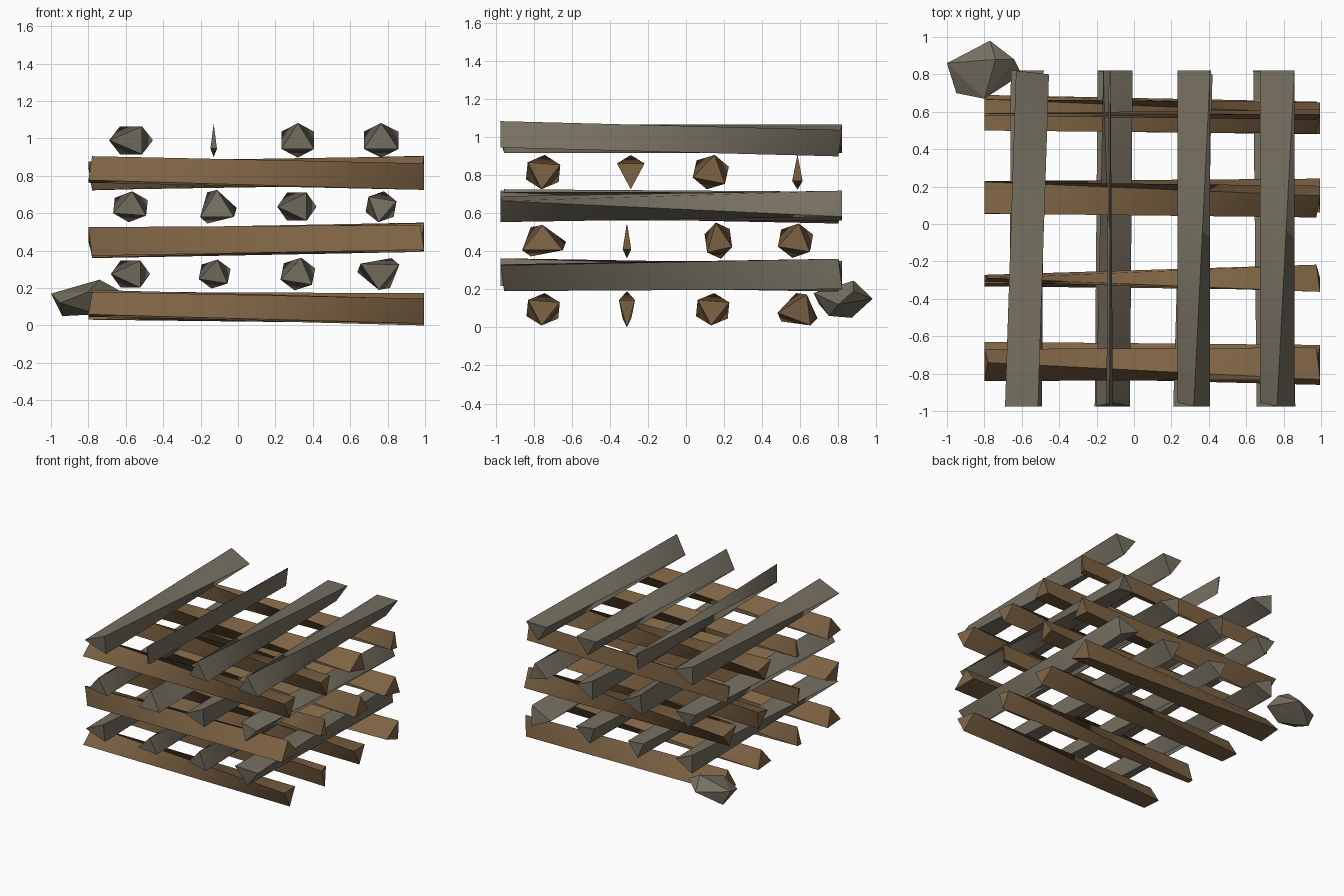
import bpy, bmesh
from math import cos, sin, radians
from mathutils import Matrix, Vector

cube = bpy.data.objects.get("Cube")
if cube:
    bpy.data.objects.remove(cube, do_unlink=True)


def make_material(name, colour):
    mat = bpy.data.materials.new(name)
    mat.use_nodes = True
    mat.diffuse_color = colour
    mat.node_tree.nodes["Principled BSDF"].inputs["Base Color"].default_value = colour
    return mat


brown = make_material("brown wood", (0.21, 0.125, 0.058, 1))
grey = make_material("weathered grey", (0.185, 0.163, 0.122, 1))

FRONT, BACK = -0.975, 0.82
END_SLANT = 0.02


def finish(bm, name, material):
    bmesh.ops.recalc_face_normals(bm, faces=bm.faces)
    mesh = bpy.data.meshes.new(name)
    bm.to_mesh(mesh)
    bm.free()
    mesh.materials.append(material)
    obj = bpy.data.objects.new(name, mesh)
    bpy.context.collection.objects.link(obj)


def triangle(angle):
    corners = [radians(angle + 120 * i) for i in range(3)]
    return [Vector((cos(a), 0, sin(a))) for a in corners]


def split_log(name, material, crosswise, level, centre, width, height, angle,
              taper=1, twist=-60):
    """Three-sided log whose triangular section twists from one end to the other."""
    near, far = triangle(angle), triangle(angle + twist)
    for point in far:
        point.x *= taper
    # Fit the two end sections together into the given width and height
    both = near + far
    lows = [min(p[axis] for p in both) for axis in (0, 2)]
    highs = [max(p[axis] for p in both) for axis in (0, 2)]
    for point in both:
        point.x = centre + width * ((point.x - lows[0]) / (highs[0] - lows[0]) - 0.5)
        point.z = level + height * ((point.z - lows[1]) / (highs[1] - lows[1]) - 0.5)
    for i in range(3):
        near[i].y = FRONT + (END_SLANT if i == 1 else 0)
        far[i].y = BACK - (END_SLANT if i == 2 else 0)

    bm = bmesh.new()
    a = [bm.verts.new(p) for p in near]
    b = [bm.verts.new(p) for p in far]
    bm.faces.new(a)
    bm.faces.new(b)
    # Each long side bulges along a soft diagonal; the corner edges stay sharp
    soft = []
    for i in range(3):
        j = (i + 1) % 3
        start, end = (a[i], b[j]) if twist < 0 else (a[j], b[i])
        others = (b[i], a[j]) if twist < 0 else (a[i], b[j])
        for corner in others:
            bm.faces.new((start, end, corner))
        soft.append(bm.edges.get((start, end)))
    for face in bm.faces:
        face.smooth = True
    for edge in bm.edges:
        edge.smooth = edge in soft
    if crosswise:
        bm.transform(Matrix.Rotation(radians(90), 4, "Z"))
        bmesh.ops.translate(bm, verts=bm.verts, vec=(0.02, 0, 0))
    finish(bm, name, material)


# Each log: sideways centre, width, height, angle of near end, then far taper and twist
brown_layers = {
    0.095: [(-0.75, 0.175, 0.17, -95), (-0.31, 0.085, 0.19, -90, 0.55),
            (0.14, 0.175, 0.17, -95), (0.585, 0.21, 0.17, 186, 1, 30)],
    0.455: [(-0.745, 0.23, 0.165, -30, 1, 30), (-0.31, 0.045, 0.185, 90, 0.35),
            (0.17, 0.145, 0.19, 100), (0.575, 0.185, 0.18, 80)],
    0.815: [(-0.75, 0.18, 0.18, -95), (-0.29, 0.145, 0.18, -90, 0.25),
            (0.13, 0.19, 0.18, 78), (0.585, 0.055, 0.185, 90, 0.25)],
}
grey_layers = {
    0.275: [(-0.575, 0.21, 0.145, 180), (-0.125, 0.17, 0.155, 200),
            (0.32, 0.185, 0.175, 80), (0.75, 0.225, 0.17, 148, 1, 30)],
    0.635: [(-0.575, 0.185, 0.165, 85), (-0.105, 0.195, 0.18, -30, 1, 30),
            (0.315, 0.21, 0.15, 180), (0.765, 0.165, 0.165, 20)],
    0.99: [(-0.572, 0.235, 0.15, 180), (-0.13, 0.035, 0.18, 90, 0.25),
           (0.32, 0.175, 0.185, 90), (0.765, 0.185, 0.185, 90)],
}

for label, layers, material, crosswise in (
    ("brown_log", brown_layers, brown, True),
    ("grey_log", grey_layers, grey, False),
):
    for row, (level, logs) in enumerate(layers.items(), start=1):
        for column, log in enumerate(logs, start=1):
            split_log(f"{label}_{row}_{column}", material, crosswise, level, *log)

# Faceted stone beside the back right corner
bm = bmesh.new()
for corner in (
    (-1, 0.86, 0.17), (-0.77, 0.98, 0.15), (-0.74, 0.88, 0.245),
    (-0.64, 0.88, 0.19), (-0.6, 0.8, 0.12), (-0.8, 0.67, 0.18),
    (-0.95, 0.7, 0.12), (-0.94, 0.87, 0.05), (-0.75, 0.75, 0.06),
):
    bm.verts.new(corner)
bmesh.ops.convex_hull(bm, input=bm.verts)
finish(bm, "stone", grey)
